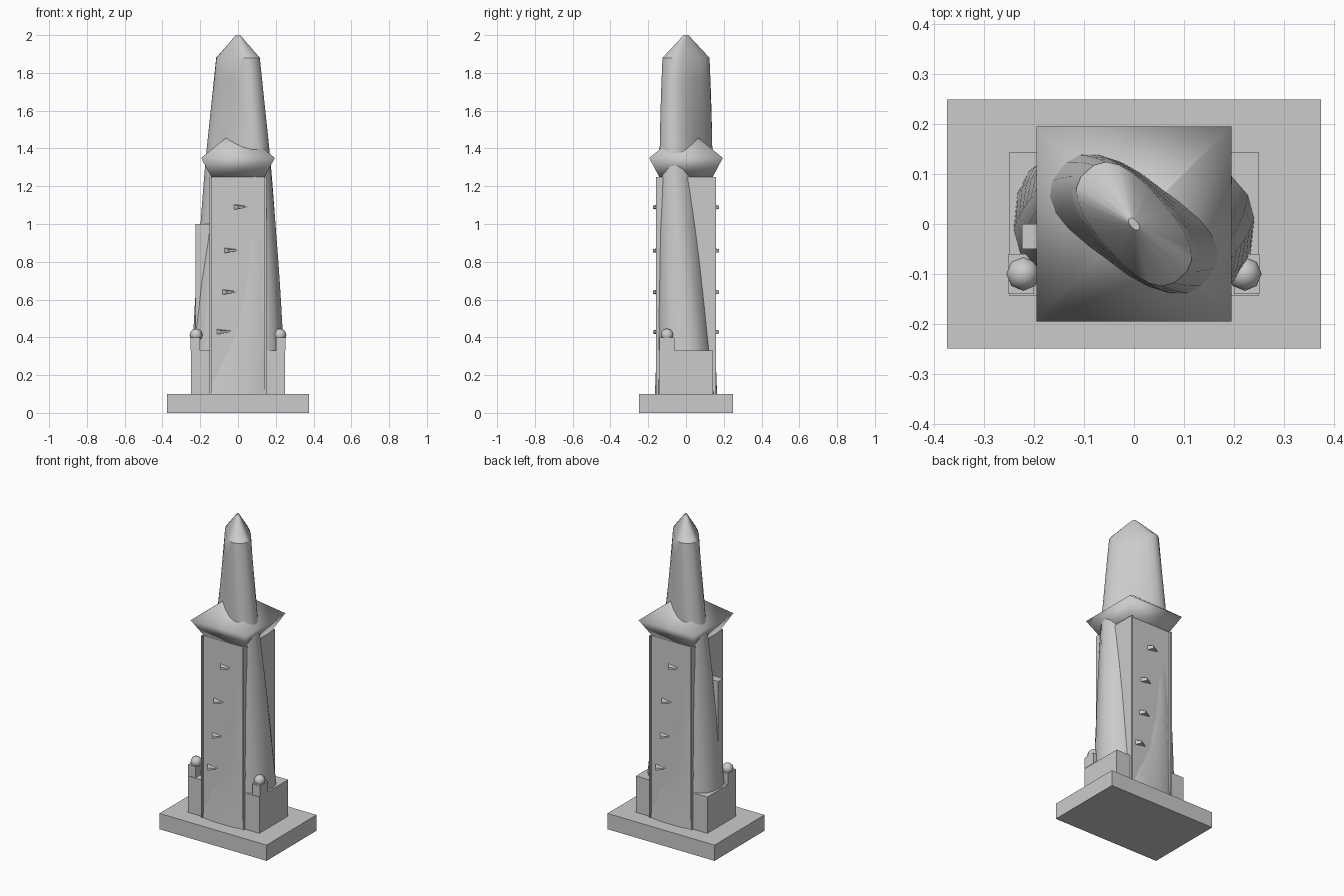
import bpy, bmesh, math
from mathutils import Matrix

if "Cube" in bpy.data.objects:
    bpy.data.objects.remove(bpy.data.objects["Cube"])

stone = bpy.data.materials.new("light grey stone")
stone.diffuse_color = (0.6, 0.6, 0.6, 1)
stone.use_nodes = True
stone.node_tree.nodes["Principled BSDF"].inputs["Base Color"].default_value = stone.diffuse_color


def finish(name, bm, smooth=False):
    bmesh.ops.recalc_face_normals(bm, faces=bm.faces)
    me = bpy.data.meshes.new(name)
    bm.to_mesh(me)
    bm.free()
    for p in me.polygons:
        p.use_smooth = smooth
    me.materials.append(stone)
    ob = bpy.data.objects.new(name, me)
    bpy.context.collection.objects.link(ob)
    return ob


def box(name, x0, x1, y0, y1, z0, z1):
    bm = bmesh.new()
    bmesh.ops.create_cube(bm, size=1)
    for v in bm.verts:
        v.co.x = x1 if v.co.x > 0 else x0
        v.co.y = y1 if v.co.y > 0 else y0
        v.co.z = z1 if v.co.z > 0 else z0
    return finish(name, bm)


def loft(name, rings, smooth):
    """Join rings of equal point count and close both ends."""
    bm = bmesh.new()
    loops = [[bm.verts.new(p) for p in r] for r in rings]
    n = len(loops[0])
    for a, b in zip(loops, loops[1:]):
        for i in range(n):
            j = (i + 1) % n
            bm.faces.new((a[i], a[j], b[j], b[i]))
    bm.faces.new(loops[0])
    bm.faces.new(loops[-1])
    return finish(name, bm, smooth)


def lerp_table(table, z):
    for (z0, a0, b0), (z1, a1, b1) in zip(table, table[1:]):
        if z <= z1:
            t = (z - z0) / (z1 - z0)
            return a0 + (a1 - a0) * t, b0 + (b1 - b0) * t
    return table[-1][1:]


def power(c, e):
    return math.copysign(abs(c) ** e, c)


# twisted tapering shaft with an oblong section: height, half length, half width
TABLE = [(0.1, 0.25, 0.166), (0.35, 0.24, 0.15), (0.8, 0.218, 0.127),
         (1.35, 0.188, 0.094), (1.88, 0.143, 0.072)]


def section(z, scale=1.0):
    a, b = lerp_table(TABLE, z)
    turn = math.radians(-27.5 * (z - 0.1))
    pts = []
    for i in range(20):
        t = 2 * math.pi * (i + 0.5) / 20
        u = a * power(math.cos(t), 0.77) * scale
        v = b * power(math.sin(t), 0.77) * scale
        pts.append((u * math.cos(turn) - v * math.sin(turn),
                    u * math.sin(turn) + v * math.cos(turn), z))
    return pts


heights = [0.1 + 1.78 * i / 16 for i in range(17)]
rings = [section(z) for z in heights]
rings.append([(x, y, 2.0) for x, y, z in section(1.88, 0.1)])
shaft = loft("twisted_shaft", rings, True)
bpy.context.view_layer.objects.active = shaft
shaft.select_set(True)
bpy.ops.object.shade_smooth_by_angle(angle=math.radians(30))
shaft.select_set(False)

# stepped base and square core
box("base_slab", -0.375, 0.375, -0.25, 0.25, 0, 0.1)
box("square_core", -0.145, 0.145, -0.146, 0.146, 0.1, 1.25)


# flared collar with a low pyramid roof
def square(s, z):
    return [(-s, -s, z), (s, -s, z), (s, s, z), (-s, s, z)]


loft("collar", [square(0.142, 1.25), square(0.195, 1.35), square(0.002, 1.506)], True)

for s, side in ((-1, "left"), (1, "right")):
    # thin upright fin showing at the corners of the core
    x = sorted((s * 0.14, s * 0.15))
    box(side + "_fin", x[0], x[1], -0.158, 0.158, 0.1, 1.25)
    # side block, pedestal and ball
    x = sorted((s * 0.13, s * 0.25))
    box(side + "_block", x[0], x[1], -0.144, 0.144, 0.1, 0.33)
    x = sorted((s * 0.2, s * 0.252))
    box(side + "_pedestal", x[0], x[1], -0.14, -0.06, 0.33, 0.4)
    bm = bmesh.new()
    bmesh.ops.create_uvsphere(bm, u_segments=8, v_segments=6, radius=0.034,
                              matrix=Matrix.Translation((s * 0.222, -0.1, 0.412)))
    finish(side + "_ball", bm, True)

# narrow plate on the left flank
box("left_plate", -0.225, -0.15, -0.05, 0.0, 0.33, 1.0)

# small wedge ledges on the front, repeated on the back
LEDGES = [(-0.07, 0.43), (-0.04, 0.64), (-0.03, 0.86), (0.02, 1.09)]
for k, side in enumerate(("front", "back")):
    for i, (x, z) in enumerate(LEDGES):
        bm = bmesh.new()
        lo = [(x - 0.045, -0.14, z - 0.015), (x + 0.045, -0.14, z), (x - 0.02, -0.176, z - 0.01)]
        hi = [(x - 0.045, -0.14, z + 0.015), (x + 0.045, -0.14, z + 0.004), (x - 0.02, -0.176, z + 0.006)]
        a = [bm.verts.new(p) for p in lo]
        b = [bm.verts.new(p) for p in hi]
        bm.faces.new(a)
        bm.faces.new(b)
        for m in range(3):
            n = (m + 1) % 3
            bm.faces.new((a[m], a[n], b[n], b[m]))
        bm.transform(Matrix.Rotation(math.pi * k, 4, 'Z'))
        finish("%s_ledge_%d" % (side, i + 1), bm)
